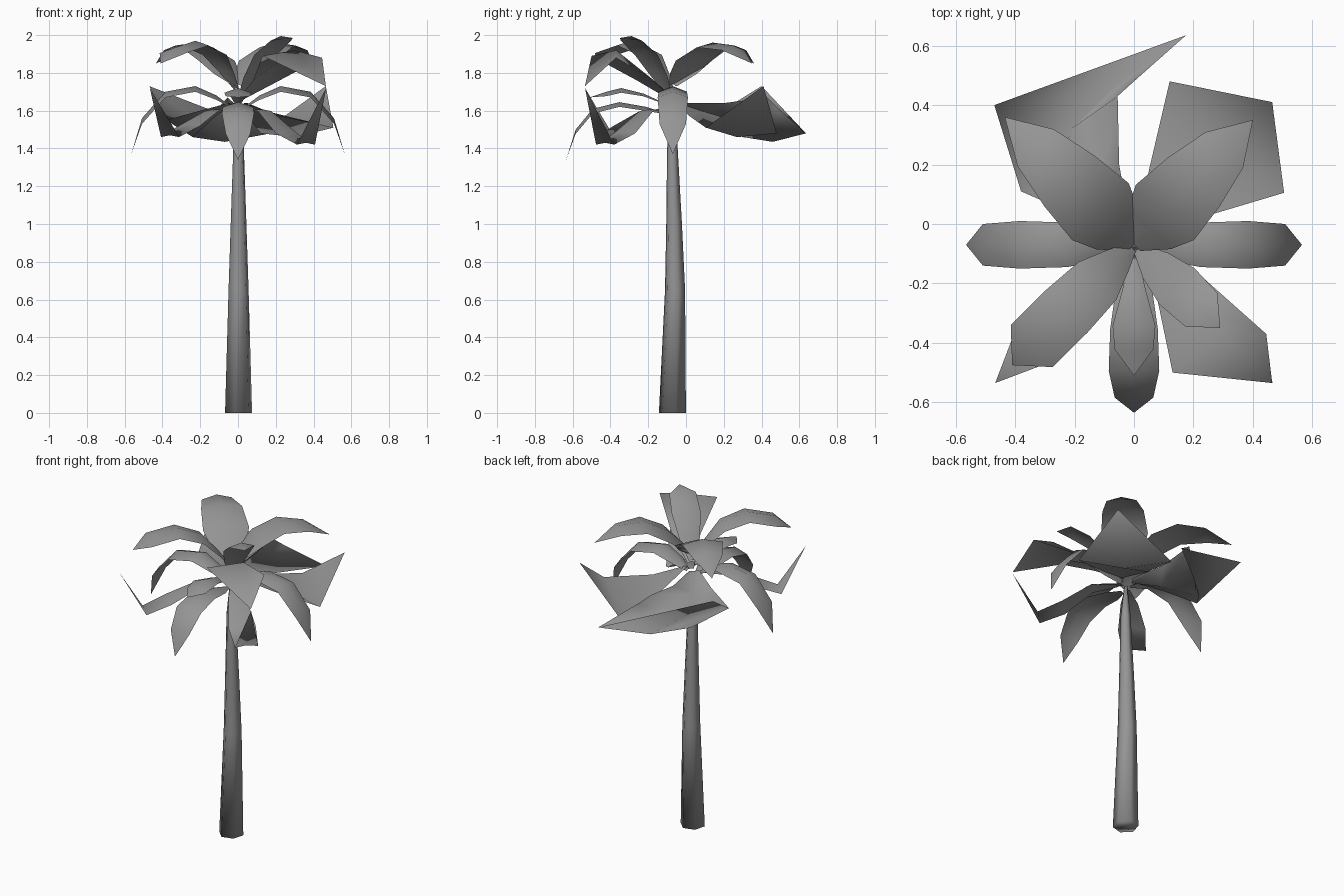
import bpy, math
from mathutils import Vector

grey = bpy.data.materials.new("grey")
grey.diffuse_color = (0.3, 0.3, 0.3, 1)
CY = -0.07  # crown centre in y


def add_mesh(name, verts, faces):
    me = bpy.data.meshes.new(name)
    me.from_pydata(verts, [], faces)
    me.materials.append(grey)
    me.shade_smooth()
    ob = bpy.data.objects.new(name, me)
    bpy.context.collection.objects.link(ob)
    return ob


def blade(name, rows, tip):
    """Skin rows of three points (edge, midrib, edge) and close them at the tip."""
    verts = [p for row in rows for p in row] + [tip]
    faces = []
    n = len(rows)
    for i in range(n - 1):
        a = i * 3
        faces += [(a, a + 1, a + 4, a + 3), (a + 1, a + 2, a + 5, a + 4)]
    a = (n - 1) * 3
    faces += [(a, a + 1, n * 3), (a + 1, a + 2, n * 3)]
    return add_mesh(name, verts, faces)


def frond(name, tip, path, fold=0.025):
    """Arching frond: path holds (share of reach, z, half width), ending at the tip."""
    reach = Vector((tip[0], tip[1] - CY))
    side = Vector((-reach.y, reach.x)).normalized()
    rows = []
    for t, z, w in path[:-1]:
        c = reach * t + Vector((0, CY))
        rows.append([(c.x + side.x * s * w, c.y + side.y * s * w,
                      z - abs(s) * fold * min(1, w / 0.07)) for s in (1, 0, -1)])
    return blade(name, rows, (tip[0], tip[1], path[-1][1]))


# Trunk: tapering, slightly bowed six-sided stem (y, z, radius)
rings = [(-0.072, 0, 0.074), (-0.058, 0.65, 0.055), (-0.063, 1.0, 0.043),
         (-0.072, 1.4, 0.029), (-0.07, 1.6, 0.01)]
N = 6
turn = math.radians(15)
tv = [(0.003 + r * math.cos(turn + math.tau * k / N), y + r * math.sin(turn + math.tau * k / N), z)
      for y, z, r in rings for k in range(N)]
tf = [(i * N + k, i * N + (k + 1) % N, (i + 1) * N + (k + 1) % N, (i + 1) * N + k)
      for i in range(len(rings) - 1) for k in range(N)]
tf += [tuple(reversed(range(N))), tuple(range(len(tv) - N, len(tv)))]
add_mesh("trunk", tv, tf)

# Drooping side fronds
droop = [(0.06, 1.62, 0.015), (0.2, 1.68, 0.055), (0.4, 1.73, 0.075),
         (0.68, 1.7, 0.08), (0.9, 1.56, 0.07), (1, 1.37, 0)]
for name, sx in (("left_frond", -1), ("right_frond", 1)):
    frond(name, (sx * 0.565, CY), droop, 0.03)

# Front fronds, one hanging and one level above it
frond("front_low_frond", (0, -0.635),
      [(0.08, 1.59, 0.02), (0.25, 1.62, 0.06), (0.5, 1.645, 0.08),
       (0.75, 1.61, 0.085), (0.91, 1.5, 0.065), (1, 1.34, 0)])
frond("front_upper_frond", (0, -0.51),
      [(0.1, 1.64, 0.015), (0.35, 1.69, 0.04), (0.62, 1.72, 0.072),
       (0.8, 1.7, 0.065), (1, 1.67, 0)])

# Tall arching fronds
arch = [(0.0, 1.74, 0.03), (0.13, 1.82, 0.1), (0.26, 1.89, 0.135),
        (0.5, 1.96, 0.12), (0.76, 1.945, 0.087), (1, 1.85, 0)]
frond("back_left_arch_frond", (-0.435, 0.36), arch)
frond("back_right_arch_frond", (0.4, 0.35), arch)
frond("front_left_arch_frond", (-0.41, -0.475),
      [(0.02, 1.72, 0.02), (0.13, 1.81, 0.05), (0.3, 1.92, 0.09),
       (0.55, 1.97, 0.1), (0.84, 1.93, 0.1), (1, 1.85, 0)])
frond("front_right_steep_frond", (0.29, -0.35),
      [(0.05, 1.68, 0.02), (0.25, 1.8, 0.06), (0.5, 1.92, 0.085),
       (0.78, 1.995, 0.078), (1, 1.985, 0)])

# Low front fronds that dip and turn up at the end
for name, sx, dip in (("front_left_low_frond", -1, 1.47), ("front_right_low_frond", 1, 1.43)):
    frond(name, (sx * 0.467, -0.535),
          [(0.08, 1.61, 0.015), (0.3, 1.605, 0.05), (0.55, dip + 0.06, 0.08),
           (0.77, dip, 0.068), (1, 1.72, 0)], 0.01)

# Wide fan-shaped fronds
blade("front_right_fan_frond",
      [[(0.0, -0.09, 1.66), (0.02, -0.08, 1.67), (0.03, -0.06, 1.66)],
       [(0.08, -0.26, 1.76), (0.15, -0.22, 1.8), (0.22, -0.17, 1.76)],
       [(0.13, -0.5, 1.89), (0.3, -0.37, 1.92), (0.445, -0.37, 1.88)]],
      (0.465, -0.535, 1.73))
blade("back_right_fan_frond",
      [[(0.03, -0.04, 1.64), (0.03, -0.06, 1.64), (0.05, -0.06, 1.64)],
       [(0.05, 0.18, 1.57), (0.14, 0.08, 1.6), (0.22, 0.02, 1.57)],
       [(0.12, 0.48, 1.48), (0.3, 0.27, 1.46), (0.505, 0.105, 1.51)]],
      (0.465, 0.41, 1.73))
# Back left fan is a trough with raised edges and a low midrib
blade("back_left_fan_frond",
      [[(-0.05, -0.06, 1.64), (-0.03, -0.06, 1.63), (-0.01, -0.02, 1.64)],
       [(-0.2, 0.03, 1.6), (-0.12, 0.1, 1.57), (-0.05, 0.2, 1.64)],
       [(-0.38, 0.11, 1.55), (-0.24, 0.3, 1.46), (-0.055, 0.43, 1.67)],
       [(-0.47, 0.4, 1.73), (-0.07, 0.46, 1.435), (0.0, 0.48, 1.62)]],
      (0.175, 0.635, 1.48))
